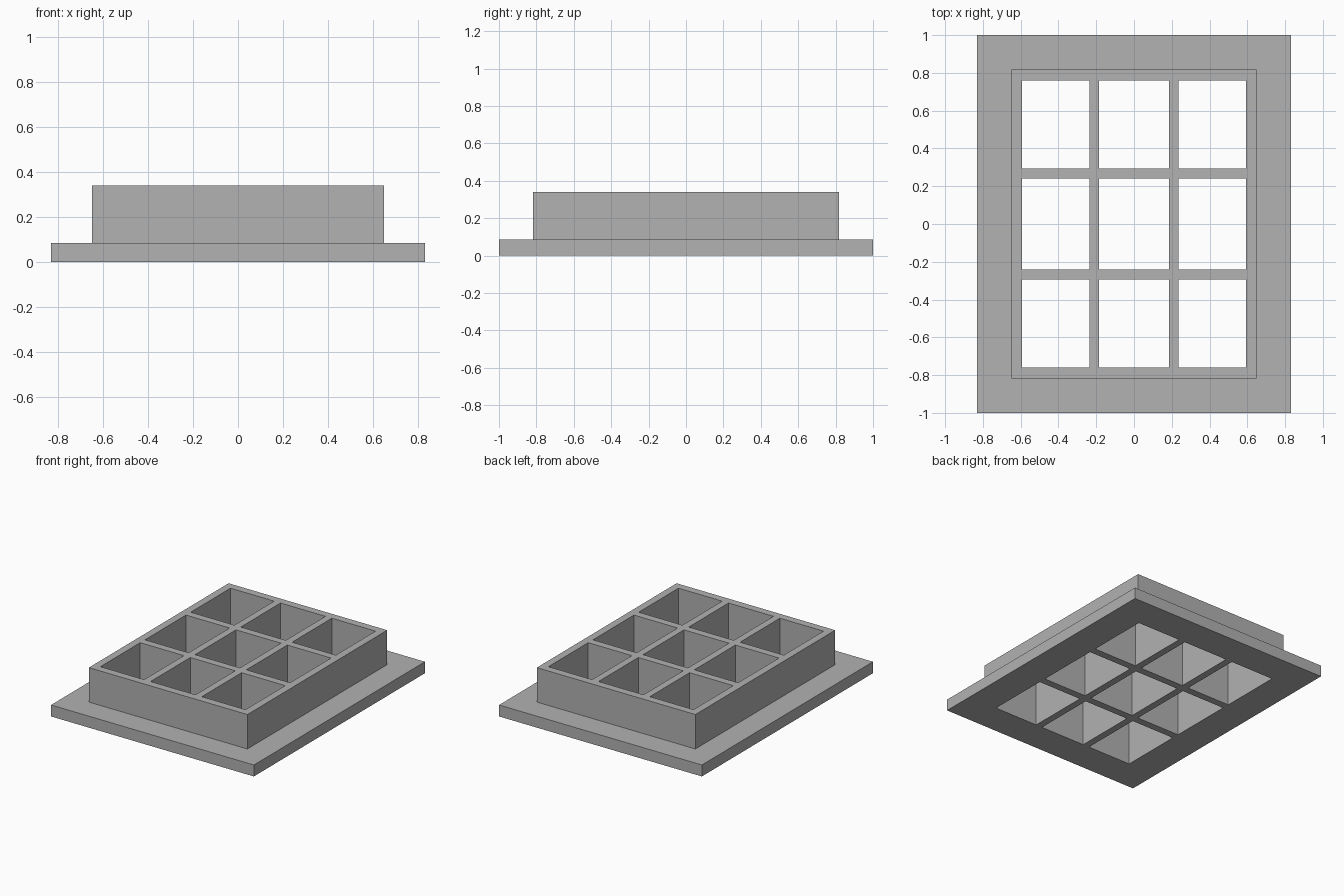
import bpy
import bmesh

cube = bpy.data.objects.get("Cube")
if cube:
    bpy.data.objects.remove(cube, do_unlink=True)

# Half-widths: bar edges, cell edges, collar wall, flange rim
HALF_X = (0.184, 0.236, 0.594, 0.649, 0.83)
HALF_Y = (0.24, 0.295, 0.76, 0.817, 1.0)
FLANGE_TOP, COLLAR_TOP = 0.085, 0.34


def mirrored(half):
    return [-v for v in reversed(half)] + list(half)


def extrude_up(bm, faces, height):
    """Raise a region of faces, leaving no inner faces behind."""
    new = bmesh.ops.extrude_face_region(bm, geom=faces)["geom"]
    verts = [g for g in new if isinstance(g, bmesh.types.BMVert)]
    bmesh.ops.translate(bm, verts=verts, vec=(0, 0, height))
    return [g for g in new if isinstance(g, bmesh.types.BMFace)]


# Plain grey plastic
grey = bpy.data.materials.new("grey")
grey.use_nodes = True
colour = (0.445, 0.445, 0.445, 1)
grey.diffuse_color = colour
grey.node_tree.nodes["Principled BSDF"].inputs["Base Color"].default_value = colour

# Flat layout of the frame, with nine open cells
bm = bmesh.new()
xs, ys = mirrored(HALF_X), mirrored(HALF_Y)
verts = [[bm.verts.new((x, y, 0)) for y in ys] for x in xs]
open_strips = (2, 4, 6)
base = []
for i in range(len(xs) - 1):
    for j in range(len(ys) - 1):
        if i in open_strips and j in open_strips:
            continue
        base.append(bm.faces.new((verts[i][j], verts[i + 1][j],
                                  verts[i + 1][j + 1], verts[i][j + 1])))

# Flange: keep the underside and raise a copy of it
under = bmesh.ops.duplicate(bm, geom=base)["geom"]
under = [g for g in under if isinstance(g, bmesh.types.BMFace)]
top = extrude_up(bm, base, FLANGE_TOP)
bmesh.ops.remove_doubles(bm, verts=bm.verts, dist=0.0001)

# Collar and cell walls: raise everything inside the collar outline
inner = [f for f in bm.faces
         if f.calc_center_median().z > FLANGE_TOP - 0.001
         and all(abs(v.co.x) <= HALF_X[3] + 0.001
                 and abs(v.co.y) <= HALF_Y[3] + 0.001 for v in f.verts)]
extrude_up(bm, inner, COLLAR_TOP - FLANGE_TOP)

# Tidy the flat strips and face everything outward
bmesh.ops.recalc_face_normals(bm, faces=bm.faces)

mesh = bpy.data.meshes.new("vent_grille")
bm.to_mesh(mesh)
bm.free()
mesh.materials.append(grey)
grille = bpy.data.objects.new("vent_grille", mesh)
bpy.context.scene.collection.objects.link(grille)
